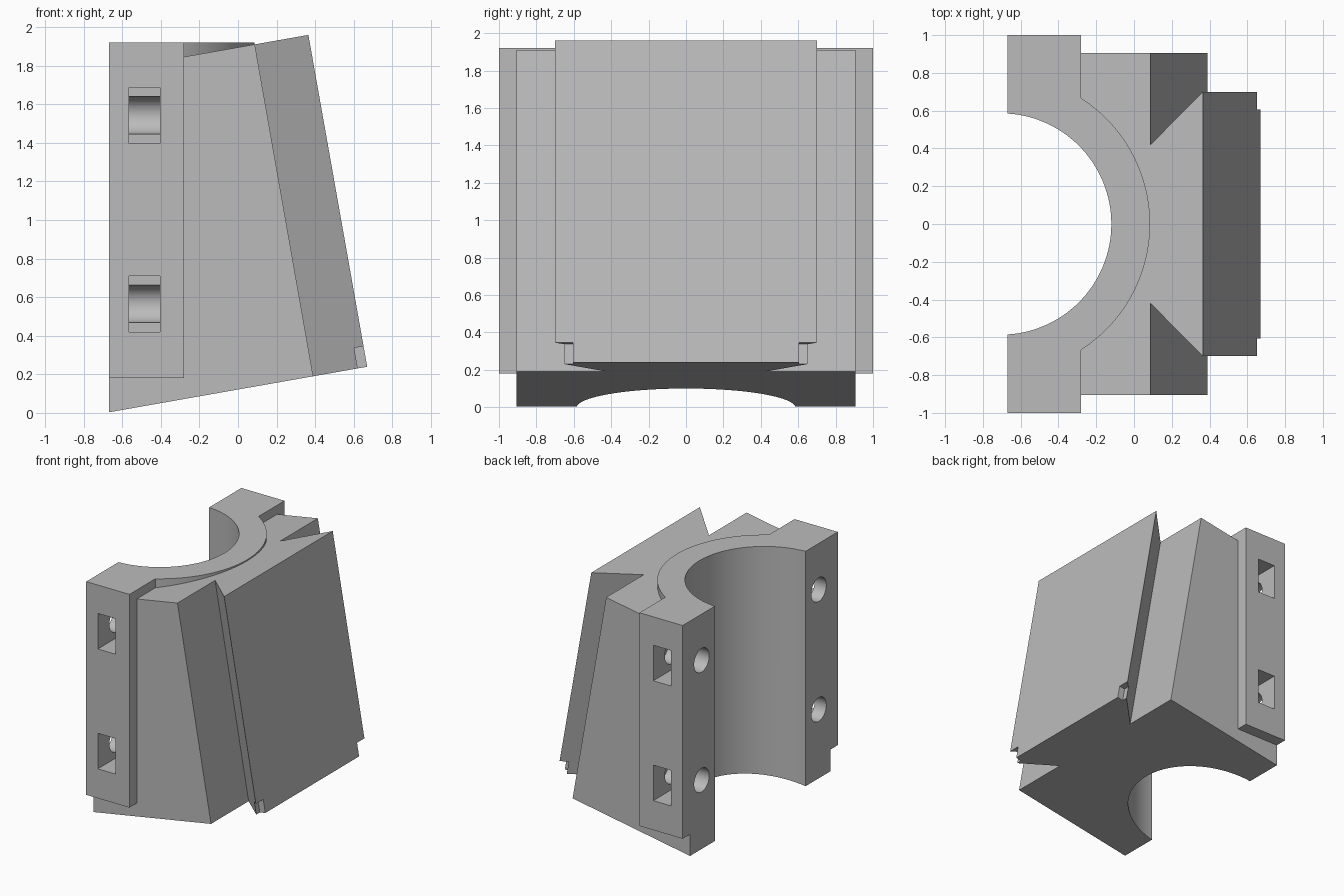
import bpy, bmesh, math
from mathutils import Matrix

default = bpy.data.objects.get("Cube")
if default:
    bpy.data.objects.remove(default, do_unlink=True)

TILT = math.radians(10)
SLOPE = math.tan(TILT)
BACK = -0.67                    # flat mating face
AXIS, BORE, COLLAR = -0.706, 0.586, 0.791

grey = bpy.data.materials.new("plain grey")
grey.use_nodes = True
grey.diffuse_color = (0.5, 0.5, 0.5, 1)
bsdf = next(n for n in grey.node_tree.nodes if n.type == 'BSDF_PRINCIPLED')
bsdf.inputs["Base Color"].default_value = grey.diffuse_color


def finish(name, bm):
    bmesh.ops.recalc_face_normals(bm, faces=bm.faces)
    mesh = bpy.data.meshes.new(name)
    bm.to_mesh(mesh)
    bm.free()
    mesh.materials.append(grey)
    obj = bpy.data.objects.new(name, mesh)
    bpy.context.collection.objects.link(obj)
    return obj


def box(name, low, high):
    bm = bmesh.new()
    bmesh.ops.create_cube(bm, size=1)
    for v in bm.verts:
        v.co = [(a + b) / 2 + c * (b - a) for a, b, c in zip(low, high, v.co)]
    return finish(name, bm)


def cylinder(name, radius, length, matrix, sides):
    bm = bmesh.new()
    bmesh.ops.create_cone(bm, cap_ends=True, segments=sides, radius1=radius,
                          radius2=radius, depth=length, matrix=matrix)
    return finish(name, bm)


def prism(name, lower, upper):
    """Solid between two matching rings of points."""
    bm = bmesh.new()
    a = [bm.verts.new(p) for p in lower]
    b = [bm.verts.new(p) for p in upper]
    bm.faces.new(a)
    bm.faces.new(b)
    for i in range(len(a)):
        j = (i + 1) % len(a)
        bm.faces.new((a[i], a[j], b[j], b[i]))
    return finish(name, bm)


def combine(target, tool, operation):
    mod = target.modifiers.new(operation.lower(), 'BOOLEAN')
    mod.operation, mod.solver, mod.object = operation, 'EXACT', tool
    bpy.context.view_layer.objects.active = target
    bpy.ops.object.modifier_apply(modifier=mod.name)
    bpy.data.objects.remove(tool, do_unlink=True)


def dovetail_ring(face_x, rail_x, height_at_zero):
    """Sloping outline of the wedge with its dovetail rail."""
    half = [(-0.78, 0.905), (face_x, 0.905), (face_x, 0.42), (rail_x, 0.70)]
    outline = half + [(x, -y) for x, y in reversed(half)]
    return [(x, y, height_at_zero + SLOPE * x) for x, y in outline]


# Wedge body with dovetail rail
block = prism("dovetail_clamp_block",
              dovetail_ring(0.39, 0.67, -SLOPE * BACK + 0.003),
              dovetail_ring(0.087, 0.365, 1.96 - SLOPE * 0.365))

# Bolting flanges and round collar
combine(block, box("flange", (-0.78, -1, 0.18), (-0.28, 1, 1.92)), 'UNION')
collar_place = Matrix.Translation((AXIS, 0, 1.06))
combine(block, cylinder("collar", COLLAR, 1.72, collar_place, 128), 'UNION')

# Bore and flat mating face
bore_place = Matrix.Translation((AXIS, 0, 1))
combine(block, cylinder("bore", BORE, 3, bore_place, 128), 'DIFFERENCE')
combine(block, box("mating_cut", (-2, -2, -1), (BACK, 2, 3)), 'DIFFERENCE')

for side in (-1, 1):
    # Bolt holes with nut slots
    for z in (0.565, 1.543):
        ys = sorted((side * 0.755, side * 1.2))
        combine(block, box("nut_slot", (-0.565, ys[0], z - 0.145),
                           (-0.405, ys[1], z + 0.145)), 'DIFFERENCE')
        place = Matrix.Translation((-0.55, side * 0.755, z)) @ Matrix.Rotation(math.pi / 2, 4, 'Y')
        combine(block, cylinder("bolt_hole", 0.097, 0.5, place, 48), 'DIFFERENCE')
    # Notch at the foot of each rail edge
    ys = sorted((side * 0.605, side * 0.85))
    notch = box("rail_notch", (-0.05, ys[0], -0.107), (0.05, ys[1], 0.107))
    notch.data.transform(Matrix.Translation((0.67, 0, 0.24)) @ Matrix.Rotation(-TILT, 4, 'Y'))
    combine(block, notch, 'DIFFERENCE')

# Smooth the curved walls, keep the edges crisp
bpy.ops.object.select_all(action='DESELECT')
block.select_set(True)
bpy.context.view_layer.objects.active = block
bpy.ops.object.shade_smooth_by_angle(angle=math.radians(25))
